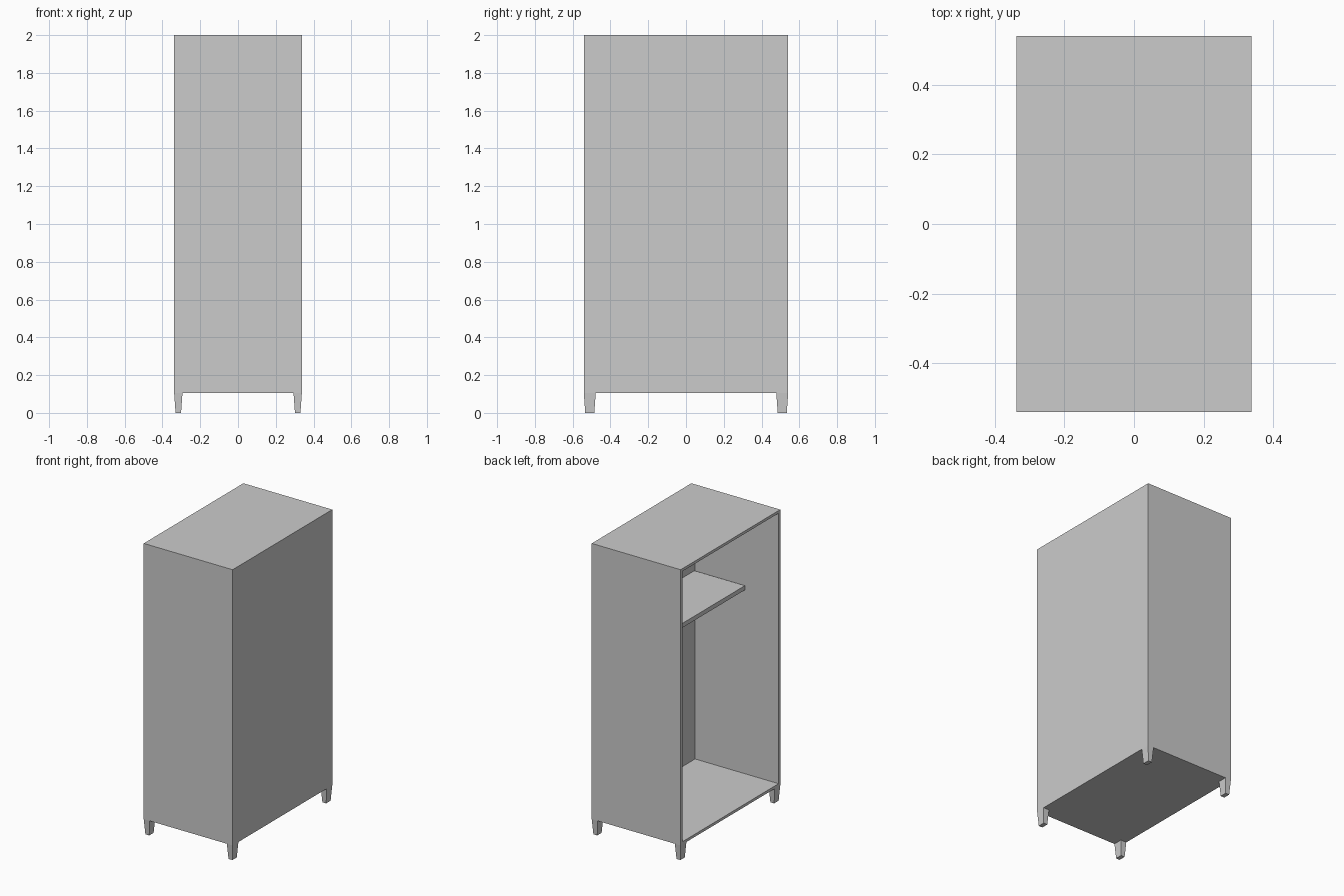
import bpy, bmesh
from mathutils import Vector

if "Cube" in bpy.data.objects:
    bpy.data.objects.remove(bpy.data.objects["Cube"])

HX, HY = 0.338, 0.541      # half width and half depth
Z0, Z1 = 0.105, 2.0        # cabinet bottom and top
T = 0.026                  # panel thickness
INNER = 0.635              # depth of the open compartment


def box_bmesh(lo, hi):
    bm = bmesh.new()
    bmesh.ops.create_cube(bm, size=1)
    lo, hi = Vector(lo), Vector(hi)
    for v in bm.verts:
        v.co = Vector(h if c > 0 else l for c, l, h in zip(v.co, lo, hi))
    return bm


def finish(bm, name):
    bmesh.ops.recalc_face_normals(bm, faces=bm.faces)
    mesh = bpy.data.meshes.new(name)
    bm.to_mesh(mesh)
    bm.free()
    obj = bpy.data.objects.new(name, mesh)
    bpy.context.collection.objects.link(obj)
    return obj


# Cabinet shell: one box hollowed out from its open -x side
bm = box_bmesh((-HX, -HY, Z0), (HX, HY, Z1))
bm.normal_update()
opening = min(bm.faces, key=lambda f: f.calc_center_median().x)
bmesh.ops.inset_region(bm, faces=[opening], thickness=T)
ext = bmesh.ops.extrude_discrete_faces(bm, faces=[opening])
for v in ext["faces"][0].verts:
    v.co.x += INNER
finish(bm, "cabinet_shell")

# Shelf reaching part way forward from the closed panel
finish(box_bmesh((-0.087, -HY + T, 1.39), (-HX + INNER, HY - T, 1.42)), "shelf")

# Four tapered corner legs
LX, LY, TAPER = 0.044, 0.063, 0.0075
for sx, xname in ((-1, "left"), (1, "right")):
    for sy, yname in ((-1, "front"), (1, "back")):
        cx, cy = sx * (HX - LX / 2), sy * (HY - LY / 2)
        bm = box_bmesh((cx - LX / 2, cy - LY / 2, 0), (cx + LX / 2, cy + LY / 2, Z0))
        for v in bm.verts:
            if v.co.z < 0.01:
                v.co.x += TAPER if v.co.x < cx else -TAPER
                v.co.y += TAPER if v.co.y < cy else -TAPER
        finish(bm, f"{yname}_{xname}_leg")
